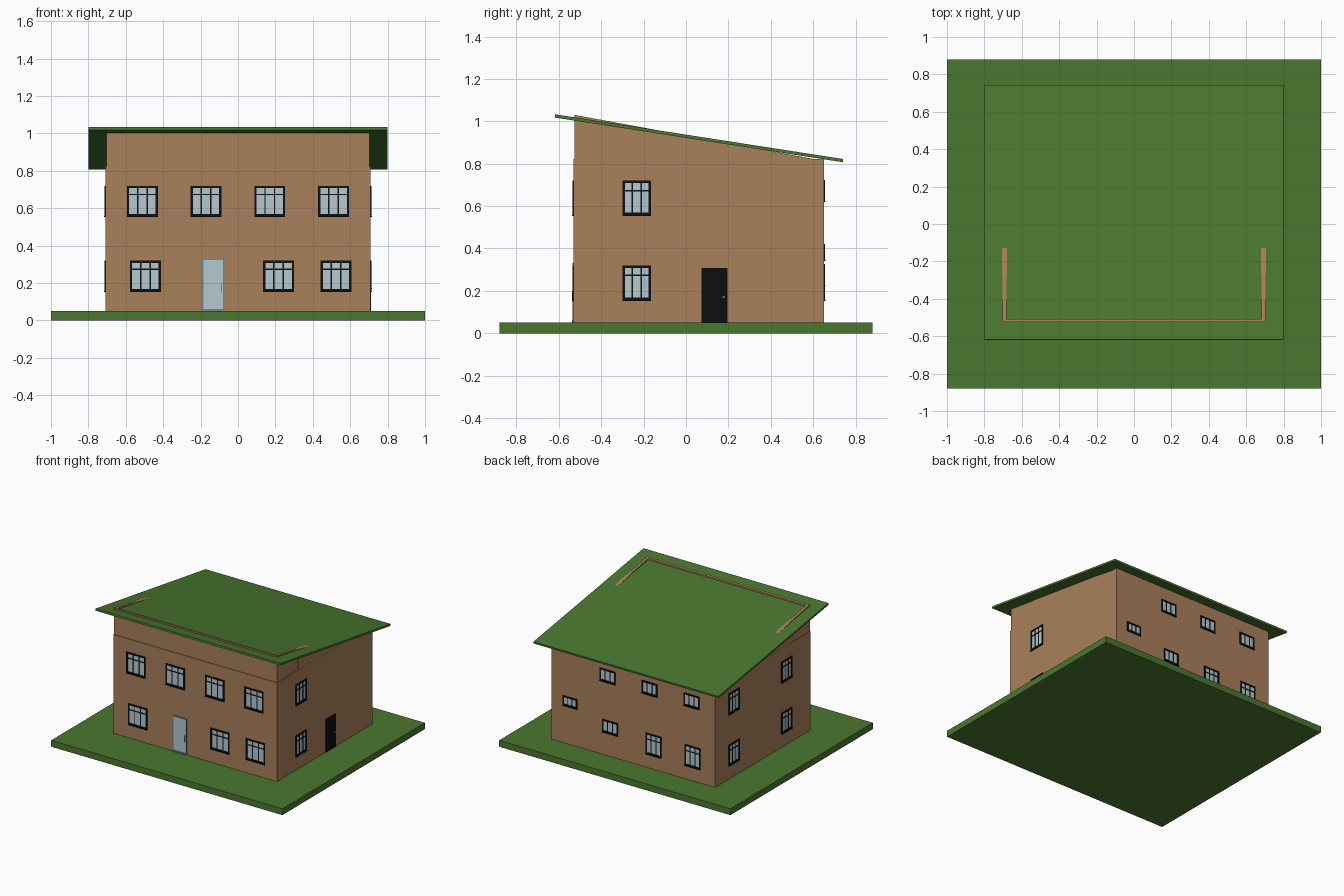
import bpy, bmesh

if "Cube" in bpy.data.objects:
    bpy.data.objects.remove(bpy.data.objects["Cube"])


def material(name, srgb):
    m = bpy.data.materials.new(name)
    m.diffuse_color = [(c / 255 / 12.92 if c < 11 else ((c / 255 + 0.055) / 1.055) ** 2.4) for c in srgb] + [1]
    m.use_nodes = True
    m.node_tree.nodes["Principled BSDF"].inputs["Base Color"].default_value = m.diffuse_color
    return m


GREEN = material("grass green", (74, 119, 48))
WALL = material("wall brown", (170, 128, 91))
BLACK = material("frame black", (14, 14, 14))
GLASS = material("pale glass", (180, 201, 209))
GREY = material("door grey", (118, 134, 140))

X, Y0, Y1 = 0.708, -0.53, 0.65        # wall planes


def build(name, parts):
    """parts: list of (polygon, extrusion vector, material) prisms in one object."""
    me = bpy.data.meshes.new(name)
    bm = bmesh.new()
    for poly, vec, mat in parts:
        if mat.name not in me.materials:
            me.materials.append(mat)
        idx = me.materials.find(mat.name)
        a = [bm.verts.new(p) for p in poly]
        b = [bm.verts.new([p[i] + vec[i] for i in range(3)]) for p in poly]
        n = len(a)
        faces = [bm.faces.new(a[::-1]), bm.faces.new(b)]
        faces += [bm.faces.new((a[i], a[(i + 1) % n], b[(i + 1) % n], b[i])) for i in range(n)]
        for f in faces:
            f.material_index = idx
    bmesh.ops.recalc_face_normals(bm, faces=bm.faces)
    bm.to_mesh(me)
    bm.free()
    ob = bpy.data.objects.new(name, me)
    bpy.context.collection.objects.link(ob)


def box(x0, x1, y0, y1, z0, z1, mat):
    return ([(x0, y0, z0), (x1, y0, z0), (x1, y1, z0), (x0, y1, z0)], (0, 0, z1 - z0), mat)


def side_prism(x0, x1, yz, mat):
    return ([(x0, y, z) for y, z in yz], (x1 - x0, 0, 0), mat)


def on_wall(side, u0, u1, z0, z1, d, mat):
    """Plate on one wall, standing out by d."""
    e = 0.005  # sunk into the wall
    if side == "front":
        return box(u0, u1, Y0 - d, Y0 + e, z0, z1, mat)
    if side == "back":
        return box(u0, u1, Y1 - e, Y1 + d, z0, z1, mat)
    if side == "right":
        return box(X - e, X + d, u0, u1, z0, z1, mat)
    return box(-X - d, -X + e, u0, u1, z0, z1, mat)


# ground slab
build("ground_slab", [box(-1, 1, -0.88, 0.88, 0, 0.05, GREEN)])

# lower walls
ZT = 0.822
build("lower_walls", [box(-X, X, Y0, Y1, 0.05, ZT, WALL)])


# upper walls, sloping and slightly poking through the roof
def wall_top(y):
    return 1.03 - 0.184 * (y + 0.525)


upper = [side_prism(-0.703, 0.703, [(-0.525, ZT), (-0.508, ZT), (-0.508, wall_top(-0.508)), (-0.525, 1.03)], WALL)]
for s in (-1, 1):
    upper.append(side_prism(s * 0.683, s * 0.703, [(-0.508, ZT), (-0.27, ZT), (-0.27, wall_top(-0.27)),
                                                   (-0.508, wall_top(-0.508))], WALL))
    upper.append(side_prism(s * 0.68, s * 0.707, [(-0.27, ZT), (0.605, ZT), (-0.27, wall_top(-0.27))], WALL))
build("upper_walls", upper)

# sloped roof
build("roof", [side_prism(-0.8, 0.8, [(-0.62, 1.018), (0.74, 0.807), (0.742, 0.822), (-0.618, 1.033)], GREEN)])


def window(name, side, uc, w, z0, z1, top_bar=True):
    u0, u1, t = uc - w / 2, uc + w / 2, 0.012
    b = 0.0035
    parts = [on_wall(side, u0 + t / 2, u1 - t / 2, z0 + t / 2, z1 - t / 2, 0.001, GLASS),
             on_wall(side, u0, u0 + t, z0, z1, 0.005, BLACK),
             on_wall(side, u1 - t, u1, z0, z1, 0.005, BLACK),
             on_wall(side, u0 + t, u1 - t, z1 - t, z1, 0.005, BLACK),
             on_wall(side, u0 + t, u1 - t, z0, z0 + t, 0.005, BLACK),
             on_wall(side, u0, u1, z0 - 0.004, z0, 0.009, BLACK)]
    for k in (-1, 1):
        c = uc + k * w * 0.155
        parts.append(on_wall(side, c - b, c + b, z0 + t, z1 - t, 0.003, BLACK))
    if top_bar:
        zb = z1 - 0.047
        parts.append(on_wall(side, u0 + t, u1 - t, zb - b, zb + b, 0.004, BLACK))
    build(name, parts)


UP, LOW = (0.557, 0.72), (0.157, 0.32)
# front windows
for i, u in enumerate((-0.511, -0.171, 0.17, 0.511)):
    window(f"front_upper_window_{i}", "front", u, 0.165, *UP)
for i, u in enumerate((-0.495, 0.217, 0.524)):
    window(f"front_lower_window_{i}", "front", u, 0.165, *LOW)
# side windows
for side, us in (("right", (-0.232,)), ("left", (-0.232, 0.42))):
    for i, u in enumerate(us):
        window(f"{side}_upper_window_{i}", side, u, 0.134, *UP)
        window(f"{side}_lower_window_{i}", side, u, 0.134, *LOW)
# back windows
for i, u in enumerate((-0.505, -0.14, 0.222)):
    window(f"back_upper_window_{i}", "back", u, 0.136, 0.624, 0.722, False)
for i, u in enumerate((-0.513, -0.176)):
    window(f"back_lower_window_{i}", "back", u, 0.136, *LOW)
window("back_small_window", "back", 0.2, 0.136, 0.228, 0.326, False)
window("back_stair_window", "back", 0.547, 0.125, 0.345, 0.42, False)

# glazed front door with frame, handle and threshold
build("front_door", [on_wall("front", -0.184, -0.081, 0.06, 0.322, 0.001, GLASS),
                     on_wall("front", -0.194, -0.184, 0.05, 0.332, 0.005, GREY),
                     on_wall("front", -0.081, -0.071, 0.05, 0.332, 0.005, GREY),
                     on_wall("front", -0.184, -0.081, 0.322, 0.332, 0.005, GREY),
                     on_wall("front", -0.184, -0.081, 0.05, 0.06, 0.009, GREY)])
build("front_door_handle", [on_wall("front", -0.09, -0.086, 0.15, 0.2, 0.008, GREY)])

# black side door with handle
build("side_door", [on_wall("right", 0.072, 0.195, 0.05, 0.308, 0.004, BLACK)])
build("side_door_handle", [on_wall("right", 0.172, 0.184, 0.168, 0.173, 0.009, GLASS)])
